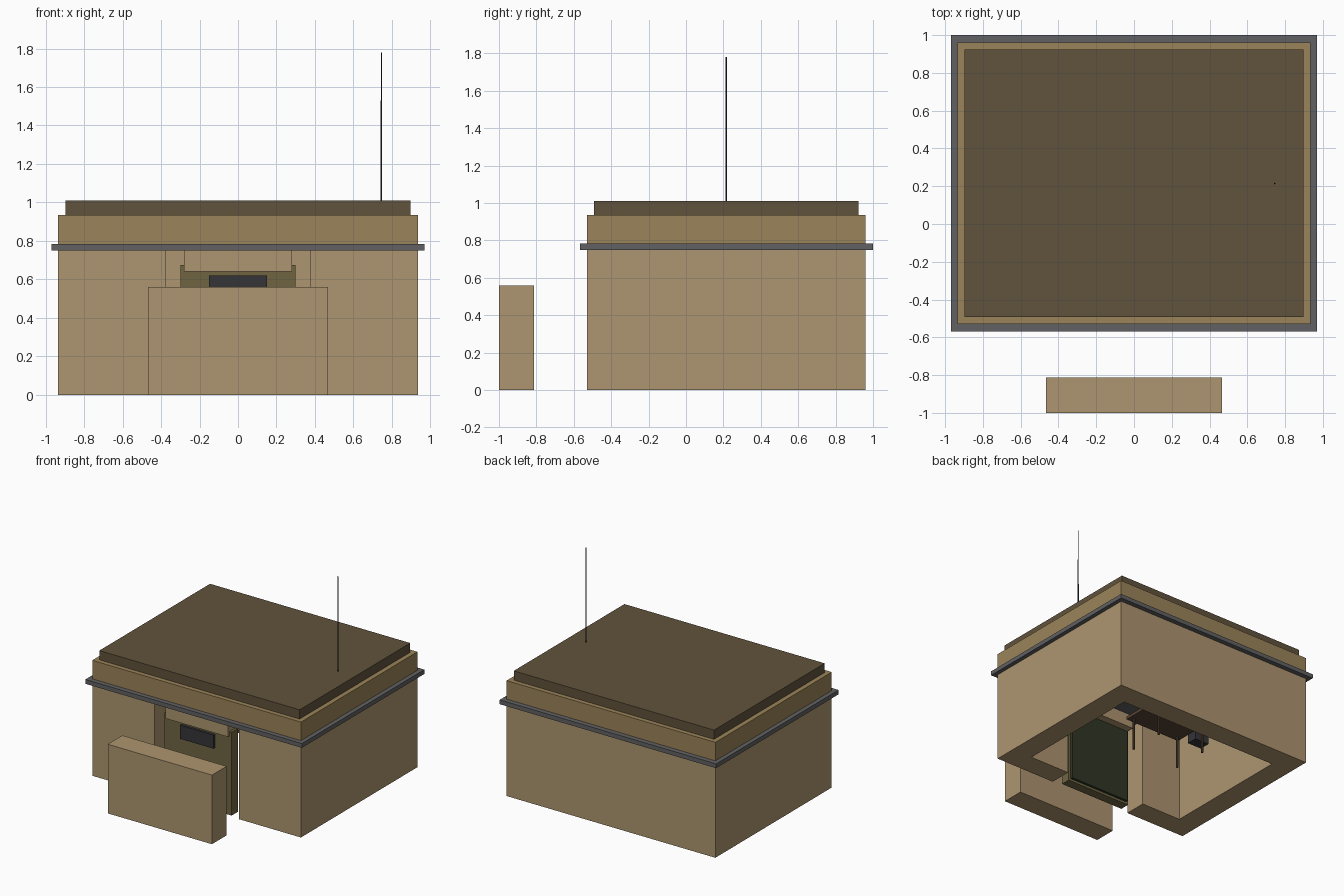
import bpy, bmesh

if "Cube" in bpy.data.objects:
    bpy.data.objects.remove(bpy.data.objects["Cube"])


def material(name, rgb):
    m = bpy.data.materials.new(name)
    m.diffuse_color = (*rgb, 1)
    m.use_nodes = True
    m.node_tree.nodes["Principled BSDF"].inputs["Base Color"].default_value = m.diffuse_color
    return m


SAND = material("sandbag", (0.42, 0.30, 0.16))
SAND_TOP = material("parapet_sand", (0.33, 0.23, 0.10))
EARTH = material("earth", (0.12, 0.085, 0.045))
STEEL = material("steel", (0.12, 0.12, 0.125))
OLIVE = material("olive", (0.16, 0.13, 0.055))
DARK_GREEN = material("dark_green", (0.03, 0.035, 0.018))
DARK = material("dark", (0.035, 0.035, 0.04))
WOOD = material("wood", (0.10, 0.06, 0.035))


def finish(name, bm, mat):
    mesh = bpy.data.meshes.new(name)
    bm.to_mesh(mesh)
    bm.free()
    mesh.materials.append(mat)
    ob = bpy.data.objects.new(name, mesh)
    bpy.context.collection.objects.link(ob)
    return ob


def box(name, x, y, z, mat):
    """Box from (min, max) ranges."""
    bm = bmesh.new()
    bmesh.ops.create_cube(bm, size=1)
    for v in bm.verts:
        v.co = [(r[0] + r[1]) / 2 + c * (r[1] - r[0]) for r, c in zip((x, y, z), v.co)]
    return finish(name, bm, mat)


def rod(name, x, y, z, r1, r2, mat, sides=8):
    bm = bmesh.new()
    bmesh.ops.create_cone(bm, cap_ends=True, segments=sides, radius1=r1, radius2=r2,
                          depth=z[1] - z[0])
    bmesh.ops.translate(bm, verts=bm.verts, vec=(x, y, (z[0] + z[1]) / 2))
    return finish(name, bm, mat)


# thick walls: one U-shaped footprint, open at the doorway, extruded up
half = [(0.378, -0.53), (0.935, -0.53), (0.935, 0.96)]
inner = [(0.748, 0.773), (0.748, -0.345), (0.378, -0.345)]
outline = (half + [(-x, y) for x, y in reversed(half)]
           + [(-x, y) for x, y in reversed(inner)] + inner)
bm = bmesh.new()
face = bm.faces.new([bm.verts.new((x, y, 0)) for x, y in outline])
up = bmesh.ops.extrude_face_region(bm, geom=[face])
bmesh.ops.translate(bm, vec=(0, 0, 0.75),
                    verts=[g for g in up["geom"] if isinstance(g, bmesh.types.BMVert)])
bmesh.ops.recalc_face_normals(bm, faces=bm.faces)
finish("walls", bm, SAND)

# layered roof
box("roof_slab", (-0.97, 0.97), (-0.568, 1.0), (0.75, 0.785), STEEL)
box("roof_parapet", (-0.935, 0.935), (-0.53, 0.96), (0.785, 0.935), SAND_TOP)
box("roof_earth", (-0.897, 0.897), (-0.493, 0.923), (0.935, 1.01), EARTH)

# doorway
box("lintel", (-0.28, 0.28), (-0.53, -0.345), (0.64, 0.75), SAND)
box("door", (-0.3, 0.3), (-0.51, -0.43), (0, 0.675), OLIVE)
box("door_back", (-0.28, 0.28), (-0.43, -0.41), (0.02, 0.66), DARK_GREEN)
box("door_slit", (-0.15, 0.15), (-0.53, -0.51), (0.51, 0.62), DARK)

# free-standing blast wall
box("blast_wall", (-0.467, 0.467), (-1.0, -0.813), (0, 0.56), SAND)

# table inside
box("table_top", (-0.26, 0.26), (0.22, 0.6), (0.27, 0.295), WOOD)
for i, x in enumerate((-0.22, 0.22)):
    for j, y in enumerate((0.26, 0.56)):
        rod(f"table_leg_{i}{j}", x, y, (0, 0.27), 0.009, 0.009, WOOD)

# radio box beside the table
box("radio", (-0.5, -0.37), (0.21, 0.30), (0.295, 0.37), DARK)

# whip antenna
rod("antenna", 0.745, 0.215, (1.0, 1.78), 0.005, 0.003, DARK, 6)
